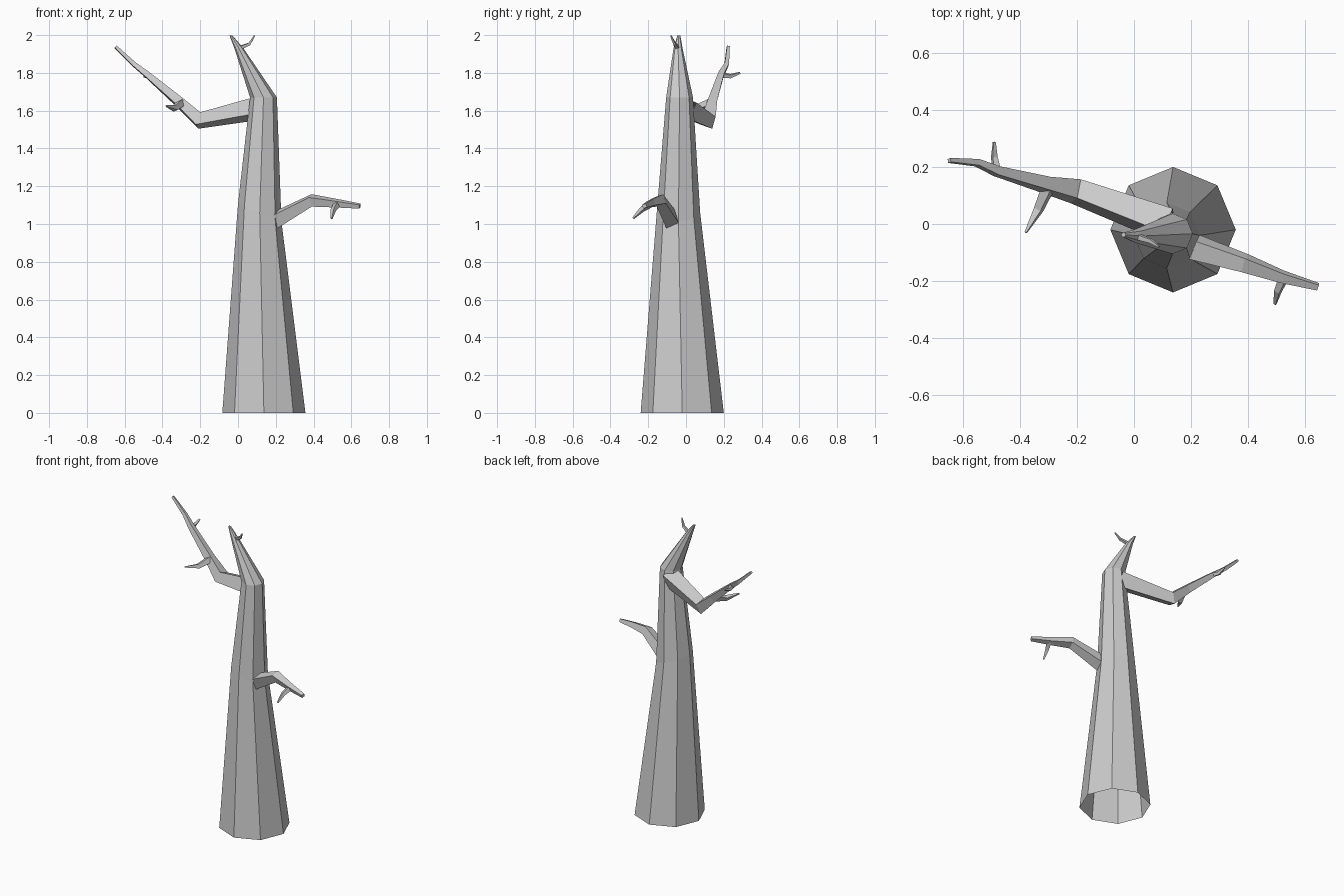
import bpy, bmesh, math
from mathutils import Vector

if "Cube" in bpy.data.objects:
    bpy.data.objects.remove(bpy.data.objects["Cube"])


def tube(name, path, sides, phase=0.0, level=False, cap_start=False):
    """Flat-faced tapering tube through (x, y, z, radius) points."""
    bm = bmesh.new()
    pts = [Vector(p[:3]) for p in path]
    rings = []
    for i, p in enumerate(pts):
        if level:
            u, v = Vector((1, 0, 0)), Vector((0, 1, 0))
        else:
            t = Vector()
            if i > 0:
                t += (p - pts[i - 1]).normalized()
            if i < len(pts) - 1:
                t += (pts[i + 1] - p).normalized()
            t.normalize()
            u = t.cross(Vector((0, 0, 1))).normalized()
            v = u.cross(t)
        # level rings may lean: fifth value is the slope along x
        slope = path[i][4] if len(path[i]) > 4 else 0
        ring = []
        for k in range(sides):
            a = phase + 2 * math.pi * k / sides
            co = p + path[i][3] * (u * math.cos(a) + v * math.sin(a))
            co.z += slope * (co.x - p.x)
            ring.append(bm.verts.new(co))
        rings.append(ring)
    for a, b in zip(rings, rings[1:]):
        for k in range(sides):
            j = (k + 1) % sides
            bm.faces.new((a[k], a[j], b[j], b[k]))
    bm.faces.new(rings[-1])
    if cap_start:
        bm.faces.new(rings[0][::-1])
    bmesh.ops.recalc_face_normals(bm, faces=bm.faces)
    me = bpy.data.meshes.new(name)
    bm.to_mesh(me)
    bm.free()
    ob = bpy.data.objects.new(name, me)
    bpy.context.collection.objects.link(ob)
    return ob


# Trunk: eight sides, open underneath, bending to a pointed top
tube("trunk", [(0.137, -0.02, 0, 0.22),
               (0.115, -0.04, 1.06, 0.115, -0.4),
               (0.135, -0.034, 1.67, 0.071),
               (0.005, -0.042, 1.93, 0.024),
               (-0.037, -0.038, 1.998, 0.008)], 8, level=True)

# Main branches
tube("upper_branch", [(0.12, -0.005, 1.615, 0.068),
                      (-0.205, 0.115, 1.548, 0.05),
                      (-0.31, 0.138, 1.645, 0.034),
                      (-0.48, 0.185, 1.79, 0.022),
                      (-0.55, 0.215, 1.845, 0.016),
                      (-0.648, 0.223, 1.938, 0.010)], 4, math.radians(25))
tube("lower_branch", [(0.16, -0.065, 1.0, 0.055),
                      (0.39, -0.138, 1.125, 0.037),
                      (0.52, -0.185, 1.11, 0.025),
                      (0.645, -0.22, 1.095, 0.015)], 4, math.radians(25))

# Twigs
twigs = {
    "upper_twig_front": [(-0.30, 0.13, 1.64, 0.026), (-0.335, 0.05, 1.612, 0.019),
                         (-0.38, -0.03, 1.625, 0.005)],
    "upper_twig_back": [(-0.48, 0.18, 1.79, 0.017), (-0.49, 0.235, 1.783, 0.013),
                        (-0.49, 0.287, 1.80, 0.006)],
    "lower_twig": [(0.525, -0.19, 1.105, 0.02), (0.505, -0.235, 1.075, 0.015),
                   (0.495, -0.28, 1.03, 0.006)],
    "top_twig": [(0.005, -0.042, 1.93, 0.014), (0.06, -0.06, 1.953, 0.010),
                 (0.087, -0.08, 1.997, 0.004)],
}
for name, path in twigs.items():
    tube(name, path, 4, math.radians(25))
